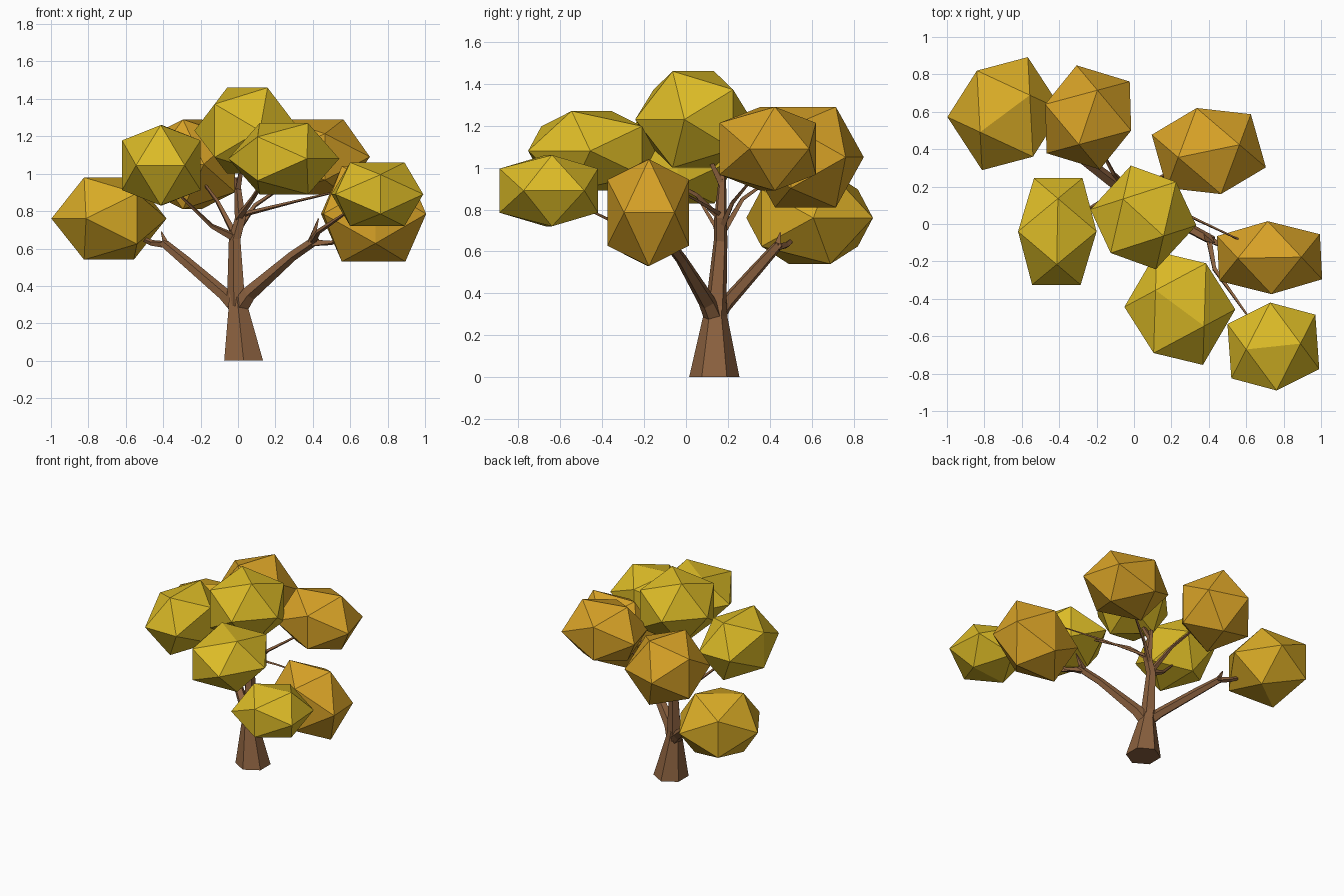
import bpy, bmesh, math
from mathutils import Vector

PHI = (1 + math.sqrt(5)) / 2


def material(name, rgb):
    m = bpy.data.materials.new(name)
    m.diffuse_color = (*rgb, 1)
    return m


WOOD = material("bark", (0.26, 0.12, 0.05))
YELLOW = material("yellow_leaves", (0.72, 0.50, 0.02))
GOLD = material("gold_leaves", (0.71, 0.42, 0.02))
AMBER = material("amber_leaves", (0.68, 0.36, 0.02))


def finish(name, bm, mat):
    bmesh.ops.recalc_face_normals(bm, faces=bm.faces)
    me = bpy.data.meshes.new(name)
    bm.to_mesh(me)
    bm.free()
    me.materials.append(mat)
    ob = bpy.data.objects.new(name, me)
    bpy.context.collection.objects.link(ob)


def leaf_clump(name, cx, cy, z0, z1, p, q, mat):
    """Icosahedron standing on an edge; q runs along that edge, p across it."""
    c = Vector((cx, cy, (z0 + z1) / 2))
    P, Q = Vector((*p, 0)), Vector((*q, 0))
    U = Vector((0, 0, (z1 - z0) / 2))
    bm = bmesh.new()
    # three golden rectangles give the twelve corners
    for a, b in ((P, U), (Q, P), (U, Q)):
        for s in (-1, 1):
            for t in (-1, 1):
                bm.verts.new(c + a * s + b * (t / PHI))
    bmesh.ops.convex_hull(bm, input=bm.verts)
    finish(name, bm, mat)


def limb(name, path, sides=5):
    """Tapered faceted tube through (x, y, z, radius) points."""
    pts = [Vector(p[:3]) for p in path]
    bm = bmesh.new()
    rings = []
    for i, p in enumerate(path):
        d = (pts[min(i + 1, len(pts) - 1)] - pts[max(i - 1, 0)]).normalized()
        if p[2] == 0:
            d = Vector((0, 0, 1))      # level cut on the ground
        u = (Vector((1, 0, 0)) - d * d.x).normalized()
        v = d.cross(u)
        ring = []
        for k in range(sides):
            a = 2 * math.pi * (k + 0.5) / sides
            ring.append(bm.verts.new(pts[i] + (u * math.cos(a) + v * math.sin(a)) * p[3]))
        rings.append(ring)
    for r0, r1 in zip(rings, rings[1:]):
        for k in range(sides):
            j = (k + 1) % sides
            bm.faces.new((r0[k], r0[j], r1[j], r1[k]))
    bm.faces.new(rings[0])
    bm.faces.new(rings[-1])
    finish(name, bm, WOOD)


# Foliage: centre x, y, bottom and top z, half axes in plan
leaf_clump("leaves_far_left", -0.69, 0.59, 0.54, 0.98, (-0.15, 0.23), (0.215, 0.16), GOLD)
leaf_clump("leaves_back", -0.245, 0.57, 0.81, 1.29, (0.23, -0.07), (0.08, 0.235), AMBER)
leaf_clump("leaves_back_right", 0.40, 0.39, 0.89, 1.29, (-0.065, 0.23), (0.265, 0.055), AMBER)
leaf_clump("leaves_left", -0.41, -0.04, 0.83, 1.26, (0.21, 0), (0.005, 0.285), YELLOW)
leaf_clump("leaves_top", 0.05, 0.035, 1.00, 1.46, (0.175, 0.19), (-0.175, 0.16), YELLOW)
leaf_clump("leaves_front", 0.245, -0.45, 0.89, 1.27, (0.14, 0.24), (-0.21, 0.155), YELLOW)
leaf_clump("leaves_right", 0.725, -0.18, 0.53, 1.04, (-0.01, 0.195), (0.275, 0.005), AMBER)
leaf_clump("leaves_front_right", 0.745, -0.655, 0.72, 1.06, (-0.017, 0.235), (0.235, 0.025), YELLOW)

# Trunk and main limbs
limb("trunk", [(0.03, 0.135, 0, 0.12), (0.0, 0.14, 0.29, 0.058),
               (-0.01, 0.15, 0.36, 0.045)], 6)
limb("middle_limb", [(-0.005, 0.14, 0.29, 0.055), (-0.015, 0.165, 0.65, 0.034),
                     (0.015, 0.165, 0.76, 0.032), (-0.005, 0.175, 0.98, 0.016)])
limb("left_limb", [(0.0, 0.14, 0.28, 0.045), (-0.07, 0.19, 0.35, 0.036),
                   (-0.28, 0.35, 0.53, 0.03), (-0.40, 0.44, 0.63, 0.024)])
limb("right_limb", [(0.0, 0.14, 0.27, 0.05), (0.06, 0.10, 0.36, 0.042),
                    (0.29, -0.02, 0.56, 0.028), (0.42, -0.09, 0.65, 0.026)])

# Thin twigs reaching into the foliage
twigs = {
    "left_twig": [(-0.38, 0.43, 0.62, 0.022), (-0.46, 0.48, 0.63, 0.016), (-0.62, 0.55, 0.70, 0.004)],
    "left_spur": [(-0.38, 0.43, 0.61, 0.024), (-0.41, 0.45, 0.69, 0.004)],
    "right_twig": [(0.40, -0.08, 0.63, 0.024), (0.50, -0.13, 0.63, 0.012), (0.66, -0.18, 0.70, 0.004)],
    "right_spur": [(0.39, -0.07, 0.63, 0.026), (0.43, -0.10, 0.76, 0.004)],
    "front_right_twig": [(0.40, -0.08, 0.64, 0.02), (0.43, -0.24, 0.69, 0.014), (0.65, -0.55, 0.84, 0.004)],
    "inner_left_twig": [(-0.02, 0.165, 0.66, 0.025), (-0.14, 0.14, 0.72, 0.013), (-0.38, 0.0, 0.95, 0.005)],
    "back_twig": [(-0.02, 0.17, 0.68, 0.02), (-0.11, 0.27, 0.85, 0.012), (-0.22, 0.48, 1.0, 0.005)],
    "back_right_twig": [(0.0, 0.165, 0.70, 0.02), (0.09, 0.22, 0.83, 0.012), (0.34, 0.36, 1.0, 0.005)],
    "front_twig": [(0.0, 0.16, 0.76, 0.02), (0.08, 0.05, 0.87, 0.013), (0.2, -0.3, 1.06, 0.005)],
    "top_twig": [(0.0, 0.17, 0.92, 0.02), (0.04, 0.06, 1.15, 0.006)],
    "long_right_twig": [(0.02, 0.16, 0.78, 0.014), (0.30, 0.04, 0.85, 0.008), (0.64, -0.12, 0.93, 0.004)],
}
for name, path in twigs.items():
    limb(name, path, 4)
